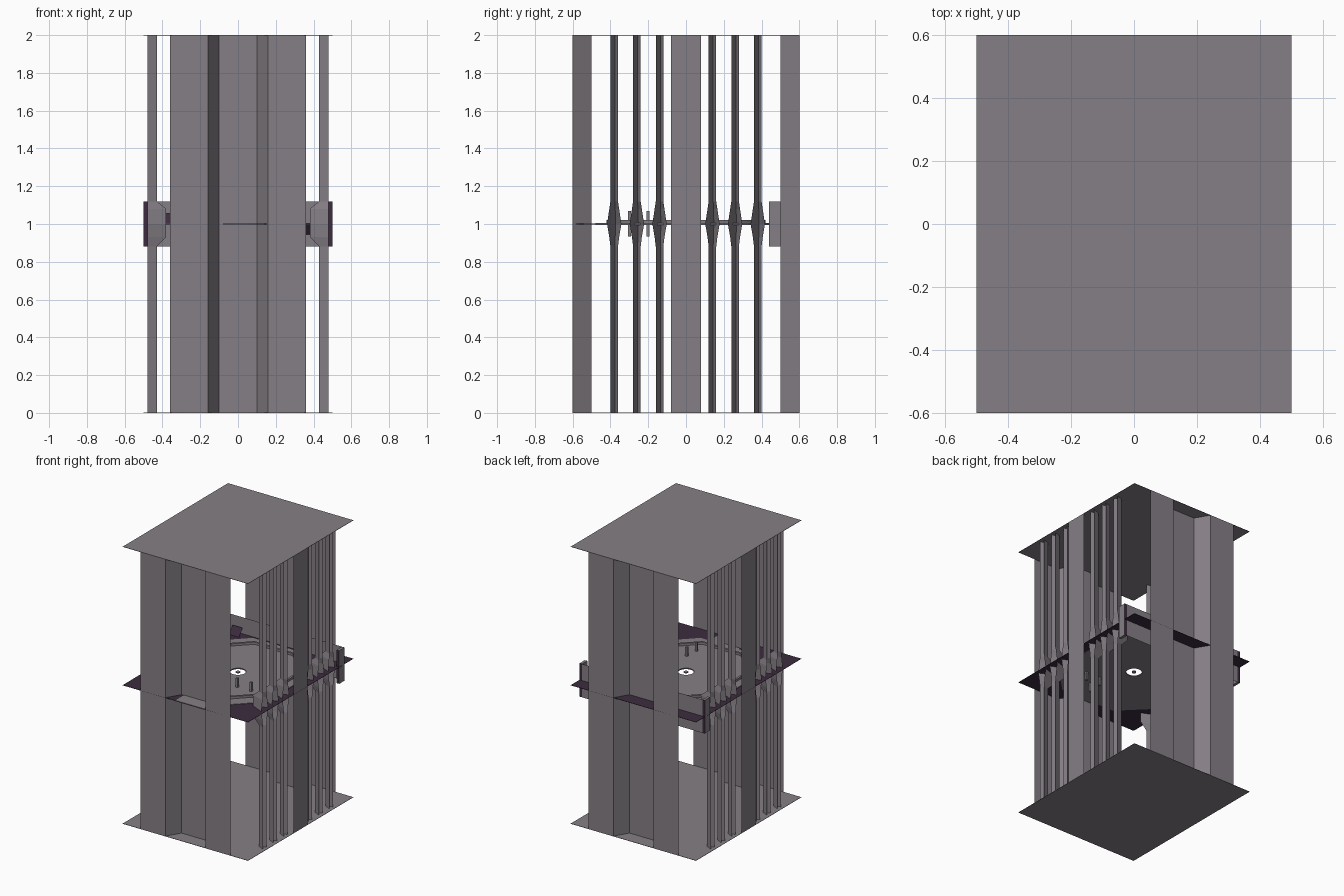
import bpy, bmesh, math

if "Cube" in bpy.data.objects:
    bpy.data.objects.remove(bpy.data.objects["Cube"])


def material(name, rgb):
    m = bpy.data.materials.new(name)
    m.diffuse_color = (*rgb, 1)
    m.use_nodes = True
    m.node_tree.nodes["Principled BSDF"].inputs["Base Color"].default_value = m.diffuse_color
    return m


GREY = material("warm_grey", (0.235, 0.212, 0.235))
PURPLE = material("dark_purple", (0.045, 0.024, 0.05))


def finish(name, bm, *mats):
    me = bpy.data.meshes.new(name)
    bm.to_mesh(me)
    bm.free()
    ob = bpy.data.objects.new(name, me)
    bpy.context.collection.objects.link(ob)
    for m in mats:
        me.materials.append(m)
    return ob


def loft(name, sections, *mats):
    """Skin open rows of points into a sheet."""
    bm = bmesh.new()
    rows = [[bm.verts.new(p) for p in s] for s in sections]
    for a, b in zip(rows, rows[1:]):
        for i in range(len(a) - 1):
            bm.faces.new((a[i], a[i + 1], b[i + 1], b[i]))
    return finish(name, bm, *mats)


def sheet(name, path, z0, z1, *mats):
    """Upright sheet following a plan path."""
    return loft(name, [[(x, y, z) for x, y in path] for z in (z0, z1)], *mats)


def box(name, lo, hi, *mats):
    bm = bmesh.new()
    bmesh.ops.create_cube(bm, size=1)
    for v in bm.verts:
        v.co = [(a + b) / 2 + c * (b - a) for a, b, c in zip(lo, hi, v.co)]
    return finish(name, bm, *mats)


def circle(r, n=24):
    return [(r * math.cos(2 * math.pi * i / n), r * math.sin(2 * math.pi * i / n))
            for i in range(n)]


def octagon(hx, hy, c):
    return [(hx, c - hy), (hx, hy - c), (hx - c, hy), (c - hx, hy),
            (-hx, hy - c), (-hx, c - hy), (c - hx, -hy), (hx - c, -hy)]


def plate(name, loops, z, half, mat):
    """Flat plate from outlines; inner outlines become holes."""
    cu = bpy.data.curves.new(name, 'CURVE')
    cu.dimensions = '2D'
    cu.fill_mode = 'BOTH'
    cu.extrude = half
    for pts in loops:
        sp = cu.splines.new('POLY')
        sp.points.add(len(pts) - 1)
        for p, (x, y) in zip(sp.points, pts):
            p.co = (x, y, 0, 1)
        sp.use_cyclic_u = True
    cu.materials.append(mat)
    ob = bpy.data.objects.new(name, cu)
    ob.location.z = z
    bpy.context.collection.objects.link(ob)
    bpy.ops.object.select_all(action='DESELECT')
    ob.select_set(True)
    bpy.context.view_layer.objects.active = ob
    bpy.ops.object.convert(target='MESH')


# ceiling and ground slabs
rect = [(-0.5, -0.6), (0.5, -0.6), (0.5, 0.6), (-0.5, 0.6)]
plate("ceiling", [rect], 1.999, 0.001, GREY)
plate("ground_slab", [rect], 0.001, 0.001, GREY)

# middle deck with a round opening, inlaid walkway and hub
hole = circle(0.053)
plate("middle_deck", [rect, hole], 1.0, 0.001, PURPLE)
plate("deck_inlay", [octagon(0.42, 0.48, 0.2), hole], 1.0, 0.004, GREY)
plate("entry_inlay", [[(-0.08, -0.6), (0.15, -0.6), (0.15, -0.47), (-0.08, -0.47)]],
      1.0, 0.003, GREY)
plate("hub", [circle(0.015, 12)], 1.0, 0.003, GREY)
plate("deck_rim", [octagon(0.36, 0.42, 0.2), octagon(0.345, 0.405, 0.192)],
      1.01, 0.01, GREY)

# front and back panels with a vertical recess
for s, name in ((1, "front_panel"), (-1, "back_panel")):
    path = [(-0.36, -0.6), (-0.16, -0.6), (-0.1, -0.5),
            (0.1, -0.5), (0.16, -0.6), (0.36, -0.6)]
    sheet(name, [(x * s, y * s) for x, y in path], 0, 2, GREY)

# side panels and folded pillars that flare around the deck
levels = [(0, 0.43, 0.02), (0.88, 0.43, 0.02), (0.93, 0.38, 0.026),
          (1.0, 0.38, 0.038), (1.08, 0.38, 0.026), (1.12, 0.43, 0.02), (2, 0.43, 0.02)]
for s, side in ((1, "right"), (-1, "left")):
    sheet(side + "_panel", [(0.5 * s, -0.08 * s), (0.5 * s, 0.08 * s)], 0, 2, GREY)
    for y in (-0.38, -0.26, -0.14, 0.14, 0.26, 0.38):
        rows = [[(0.48 * s, y - w * s, z), (tip * s, y + 0.2 * w * s, z),
                 (0.48 * s, y + w * s, z)] for z, tip, w in levels]
        loft(side + "_pillar", rows, GREY)

# low wall along the back of the deck, with dark ends
wall = sheet("back_wall", [(-0.5, 0.5), (-0.48, 0.5), (0.48, 0.5), (0.5, 0.5)],
             0.88, 1.12, GREY, PURPLE)
for f in wall.data.polygons:
    f.material_index = int(abs(f.center.x) > 0.48)
for s, side in ((1, "right"), (-1, "left")):
    ret = box(side + "_wall_end", (0.49 * s - 0.01, 0.44, 0.88),
              (0.49 * s + 0.01, 0.499, 1.12), GREY, PURPLE)
    for f in ret.data.polygons:
        f.material_index = int(abs(f.normal.y) > 0.5)
    # small dark wedges against the wall
    x, d = 0.34 * s, -s
    loft(side + "_wedge", [[(x - 0.04, 0.44, 1), (x - 0.04, 0.48, 1 + 0.055 * d)],
                           [(x + 0.04, 0.44, 1), (x + 0.04, 0.48, 1 + 0.055 * d)]], PURPLE)

# short posts through the deck
for x, y in ((0.134, -0.2), (0.245, -0.2), (0.126, -0.3)):
    box("deck_post", (x - 0.008, y - 0.008, 0.935), (x + 0.008, y + 0.008, 1.07), GREY)
